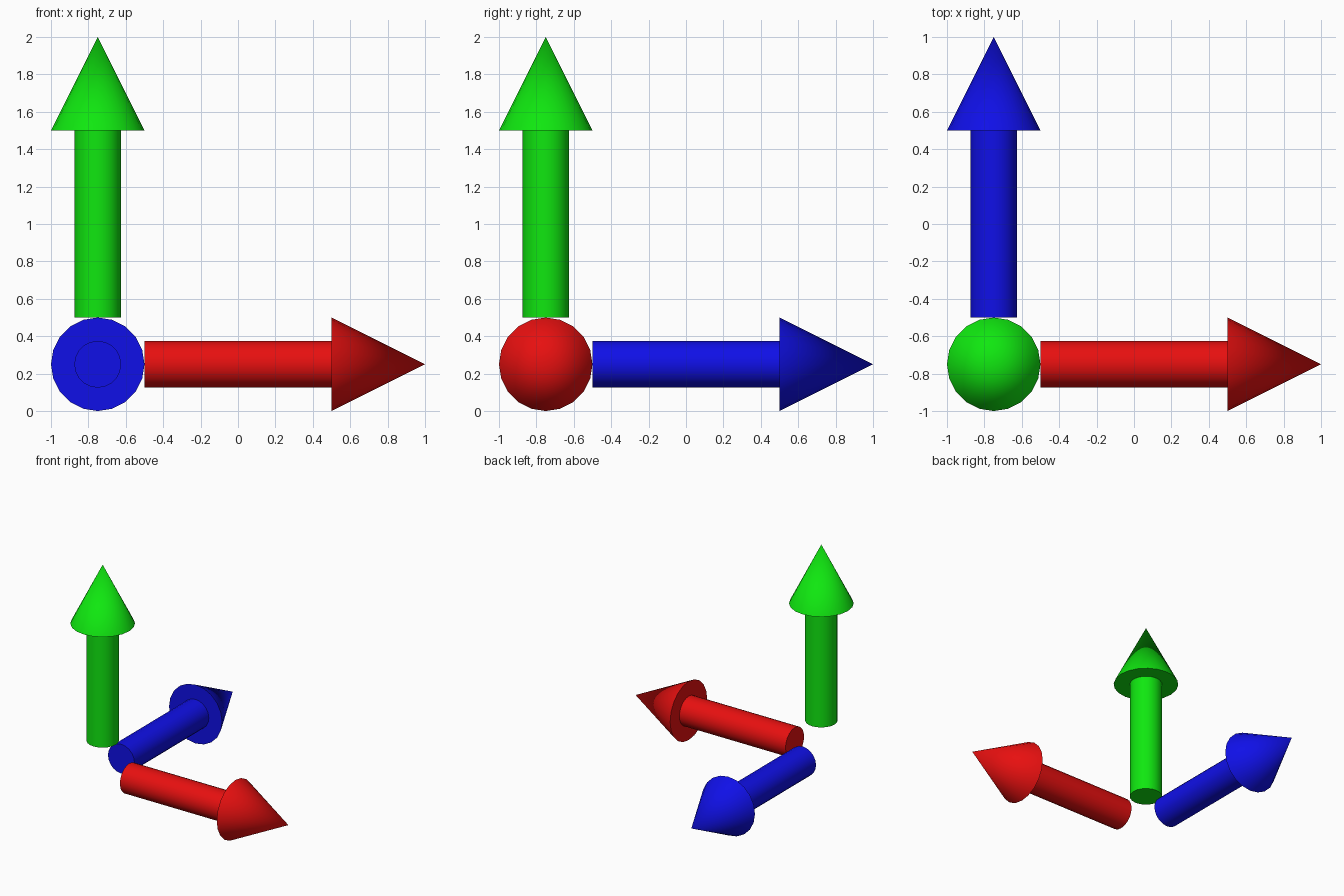
import bpy, bmesh
from math import radians, pi
from mathutils import Matrix, Vector

if "Cube" in bpy.data.objects:
    bpy.data.objects.remove(bpy.data.objects["Cube"])

SIDES = 20
CORNER = Vector((-0.75, -0.75, 0.25))
# Half profile of an arrow pointing up: (radius, distance from the corner)
PROFILE = [(0, 0.25), (0.125, 0.25), (0.125, 1.25), (0.25, 1.25), (0, 1.75)]


def arrow(name, rotation, color):
    bm = bmesh.new()
    verts = [bm.verts.new((r, 0, h)) for r, h in PROFILE]
    edges = [bm.edges.new(pair) for pair in zip(verts, verts[1:])]
    bmesh.ops.spin(bm, geom=verts + edges, cent=(0, 0, 0), axis=(0, 0, 1),
                   angle=2 * pi, steps=SIDES)
    bmesh.ops.remove_doubles(bm, verts=bm.verts, dist=1e-4)
    bmesh.ops.recalc_face_normals(bm, faces=bm.faces)
    bm.transform(Matrix.Translation(CORNER) @ rotation)
    mesh = bpy.data.meshes.new(name)
    bm.to_mesh(mesh)
    bm.free()

    obj = bpy.data.objects.new(name, mesh)
    bpy.context.collection.objects.link(obj)
    mat = bpy.data.materials.new(name + "_paint")
    mat.diffuse_color = (*color, 1)
    mat.use_nodes = True
    mat.node_tree.nodes["Principled BSDF"].inputs["Base Color"].default_value = mat.diffuse_color
    mesh.materials.append(mat)

    bpy.ops.object.select_all(action='DESELECT')
    obj.select_set(True)
    bpy.context.view_layer.objects.active = obj
    bpy.ops.object.shade_smooth_by_angle(angle=radians(30))


# One arrow along each axis
arrow("right_arrow", Matrix.Rotation(pi / 2, 4, 'Y'), (0.8, 0.005, 0.005))
arrow("back_arrow", Matrix.Rotation(-pi / 2, 4, 'X'), (0.005, 0.005, 0.8))
arrow("up_arrow", Matrix.Identity(4), (0.005, 0.8, 0.005))
